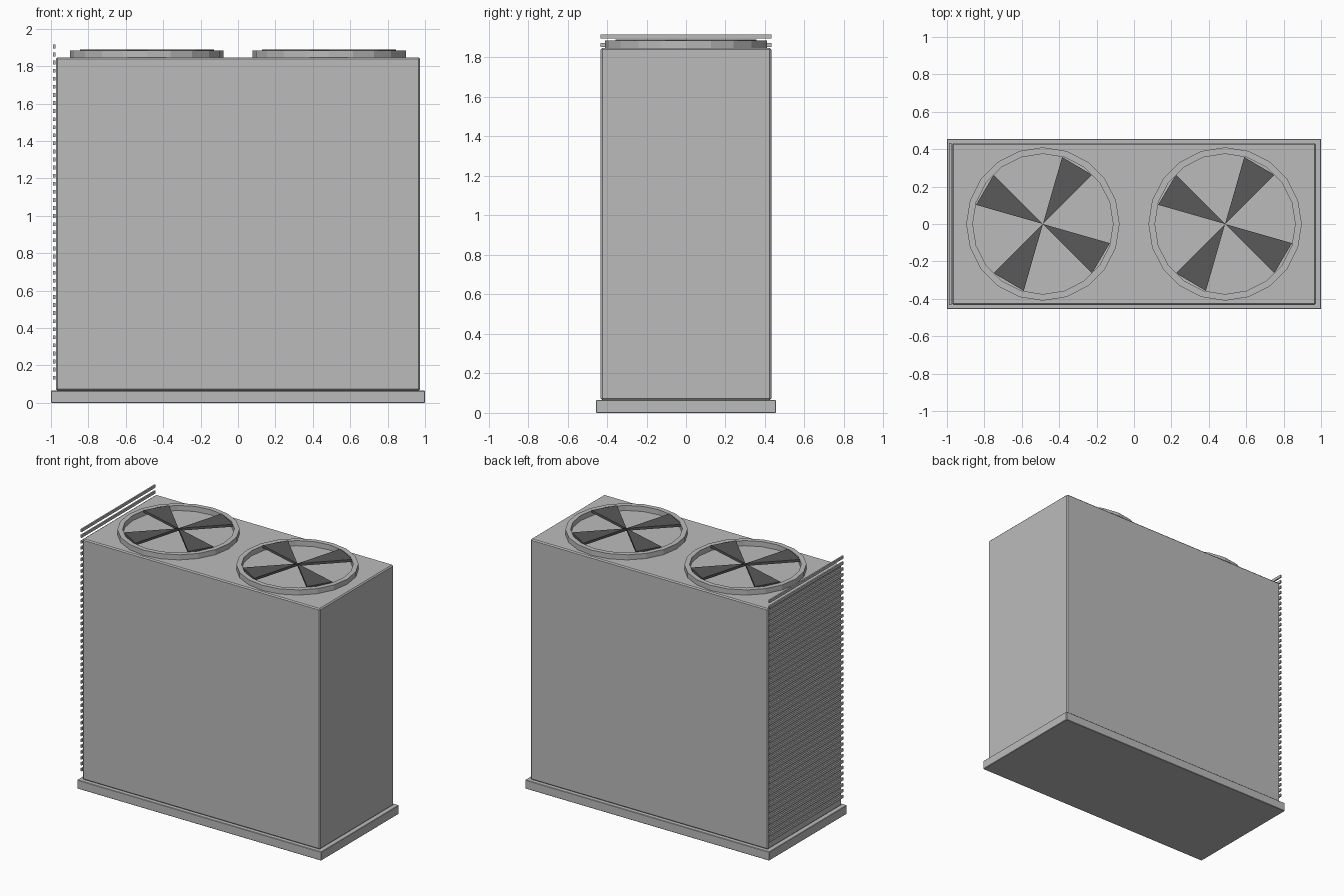
import bpy, bmesh, math

cube = bpy.data.objects.get("Cube")
if cube:
    bpy.data.objects.remove(cube, do_unlink=True)


def material(name, rgb):
    m = bpy.data.materials.new(name)
    m.use_nodes = True
    m.diffuse_color = (*rgb, 1)
    m.node_tree.nodes["Principled BSDF"].inputs["Base Color"].default_value = (*rgb, 1)
    return m


GREY = material("casing grey", (0.5, 0.5, 0.5))
DARK = material("blade dark grey", (0.1, 0.1, 0.1))


def finish(name, bm, mat):
    bmesh.ops.recalc_face_normals(bm, faces=bm.faces)
    me = bpy.data.meshes.new(name)
    bm.to_mesh(me)
    bm.free()
    me.materials.append(mat)
    ob = bpy.data.objects.new(name, me)
    bpy.context.collection.objects.link(ob)
    return ob


def box(name, lo, hi, mat, bevel=0):
    bm = bmesh.new()
    bmesh.ops.create_cube(bm, size=1)
    for v in bm.verts:
        v.co = [(a + b) / 2 + c * (b - a) for a, b, c in zip(lo, hi, v.co)]
    ob = finish(name, bm, mat)
    if bevel:
        mod = ob.modifiers.new("edge bevel", "BEVEL")
        mod.width, mod.segments = bevel, 1
    return ob


def fan_ring(name, cx, z0, z1, r_out, r_in, n=20):
    # Rectangular section swept round the fan axis
    bm = bmesh.new()
    section = [(r_out, z0), (r_out, z1), (r_in, z1), (r_in, z0)]
    loops = []
    for i in range(n):
        a = math.tau * i / n
        loops.append([bm.verts.new((cx + r * math.cos(a), r * math.sin(a), z))
                      for r, z in section])
    for i in range(n):
        p, q = loops[i], loops[(i + 1) % n]
        for k in range(4):
            bm.faces.new((p[k], p[(k + 1) % 4], q[(k + 1) % 4], q[k]))
    return finish(name, bm, GREY)


def fan_blades(name, cx, z0, z1, r):
    # Four thin triangular blades meeting at the hub
    bm = bmesh.new()
    for i in range(4):
        a, b = (math.radians(d + 90 * i) for d in (45, 74))
        plan = [(0, 0), (r * math.cos(a), r * math.sin(a)), (r * math.cos(b), r * math.sin(b))]
        low, high = ([bm.verts.new((cx + x, y, z)) for x, y in plan] for z in (z0, z1))
        bm.faces.new(low)
        bm.faces.new(high)
        for k in range(3):
            j = (k + 1) % 3
            bm.faces.new((low[k], low[j], high[j], high[k]))
    return finish(name, bm, DARK)


# Base pad and casing
box("base_pad", (-1, -0.455, 0), (1, 0.455, 0.065), GREY, 0.003)
box("casing", (-0.973, -0.432, 0.065), (0.973, 0.432, 1.847), GREY, 0.008)

# Two fans on the roof
for side, cx in (("right", -0.487), ("left", 0.487)):
    fan_ring(side + "_fan_ring", cx, 1.845, 1.885, 0.41, 0.375)
    fan_blades(side + "_fan_blades", cx, 1.872, 1.89, 0.372)

# Cooling fins stacked up one end, running past the roof
for i in range(42):
    z = 1.906 - 0.0432 * i
    box(f"cooling_fin_{i + 1:02d}", (-0.988, -0.432, z - 0.01), (-0.977, 0.432, z + 0.01), GREY)
